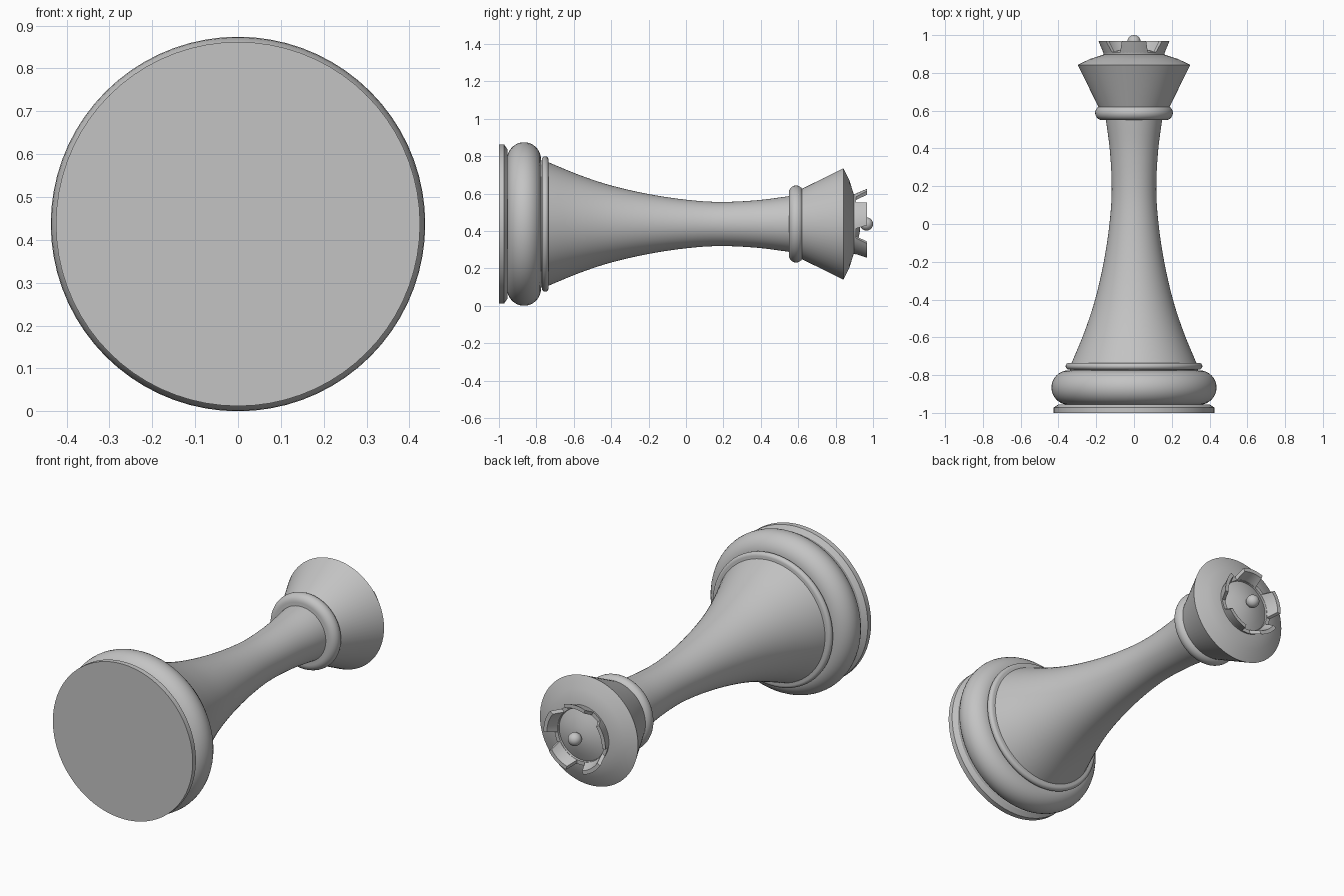
import bpy, bmesh
from math import sin, cos, pi, radians
from mathutils import Vector

AXIS_Z = 0.437      # height of the long axis of the lying piece
SEGMENTS = 72

if "Cube" in bpy.data.objects:
    bpy.data.objects.remove(bpy.data.objects["Cube"], do_unlink=True)

grey = bpy.data.materials.new("plain grey")
grey.use_nodes = True
colour = (0.55, 0.55, 0.55, 1)
grey.diffuse_color = colour
grey.node_tree.nodes["Principled BSDF"].inputs["Base Color"].default_value = colour


def finish(name, bm):
    bmesh.ops.remove_doubles(bm, verts=bm.verts, dist=1e-5)
    bmesh.ops.recalc_face_normals(bm, faces=bm.faces)
    mesh = bpy.data.meshes.new(name)
    bm.to_mesh(mesh)
    bm.free()
    mesh.materials.append(grey)
    obj = bpy.data.objects.new(name, mesh)
    bpy.context.collection.objects.link(obj)
    obj.location.z = AXIS_Z
    bpy.ops.object.select_all(action="DESELECT")
    obj.select_set(True)
    bpy.context.view_layer.objects.active = obj
    bpy.ops.object.shade_smooth_by_angle(angle=radians(30))
    return obj


def lathe(name, profile):
    """Turn (radius, y) points around the y axis."""
    bm = bmesh.new()
    verts = [bm.verts.new((0, y, r)) for r, y in profile]
    edges = [bm.edges.new(pair) for pair in zip(verts, verts[1:])]
    bmesh.ops.spin(bm, geom=verts + edges, cent=(0, 0, 0), axis=(0, 1, 0),
                   angle=2 * pi, steps=SEGMENTS)
    return finish(name, bm)


def rounded(name, radius, y0, y1, steps=16):
    """Solid disc with a half-round edge."""
    h = (y1 - y0) / 2
    mid = (y0 + y1) / 2
    arc = [(radius - h + h * sin(pi * i / steps), mid - h * cos(pi * i / steps))
           for i in range(steps + 1)]
    return lathe(name, [(0, y0)] + arc + [(0, y1)])


def smooth_curve(points, steps=6):
    """Catmull-Rom curve through the points."""
    p = [Vector(q) for q in points]
    p = [2 * p[0] - p[1]] + p + [2 * p[-1] - p[-2]]
    out = []
    for a, b, c, d in zip(p, p[1:], p[2:], p[3:]):
        for i in range(steps):
            t = i / steps
            out.append(tuple(0.5 * (2 * b + (c - a) * t + (2 * a - 5 * b + 4 * c - d) * t**2
                                    + (3 * b - a - 3 * c + d) * t**3)))
    return out + [tuple(points[-1])]


# Base
lathe("base_plate", [(0, -1), (0.425, -1), (0.425, -0.972), (0.4, -0.955), (0, -0.955)])
rounded("base_ring", AXIS_Z, -0.957, -0.775)
lathe("base_core", [(0, -0.8), (0.34, -0.8), (0.34, -0.75), (0, -0.75)])
rounded("lower_collar", 0.362, -0.771, -0.735, 8)

# Waisted stem
stem = smooth_curve([(0.332, -0.74), (0.262, -0.57), (0.206, -0.4), (0.16, -0.2),
                     (0.13, 0), (0.118, 0.18), (0.127, 0.38), (0.15, 0.56)])
lathe("stem", [(0, -0.74)] + stem + [(0, 0.56)])
rounded("upper_collar", 0.206, 0.55, 0.627, 12)

# Flared head
lathe("head", [(0, 0.62), (0.188, 0.62), (0.298, 0.842), (0.235, 0.873),
               (0.16, 0.897), (0, 0.897)])

# Crown
lathe("crown_ring", [(0.14, 0.89), (0.158, 0.89), (0.163, 0.91), (0.142, 0.91), (0.14, 0.89)])
lathe("crown_dome", [(0.145, 0.897), (0.1, 0.915), (0.05, 0.928), (0, 0.934)])


def crown_point(index, count=5, steps=8):
    """Curved, outward-leaning tooth with slanted sides."""
    bm = bmesh.new()
    rows = []
    low, high = radians(27), radians(20)
    for i in range(steps + 1):
        t = 2 * i / steps - 1
        row = []
        for r, y, half in ((0.142, 0.906, low), (0.162, 0.906, low),
                           (0.188, 0.968, high), (0.167, 0.968, high)):
            a = 2 * pi * index / count + t * half
            row.append(bm.verts.new((r * sin(a), y, r * cos(a))))
        rows.append(row)
    for a, b in zip(rows, rows[1:]):
        for k in range(4):
            n = (k + 1) % 4
            bm.faces.new((a[k], a[n], b[n], b[k]))
    bm.faces.new(rows[0])
    bm.faces.new(rows[-1])
    finish(f"crown_point_{index + 1}", bm)


for n in range(5):
    crown_point(n)

# Ball on top
ball = [(0.035 * sin(pi * i / 14), 0.965 - 0.035 * cos(pi * i / 14)) for i in range(15)]
lathe("top_ball", ball)
